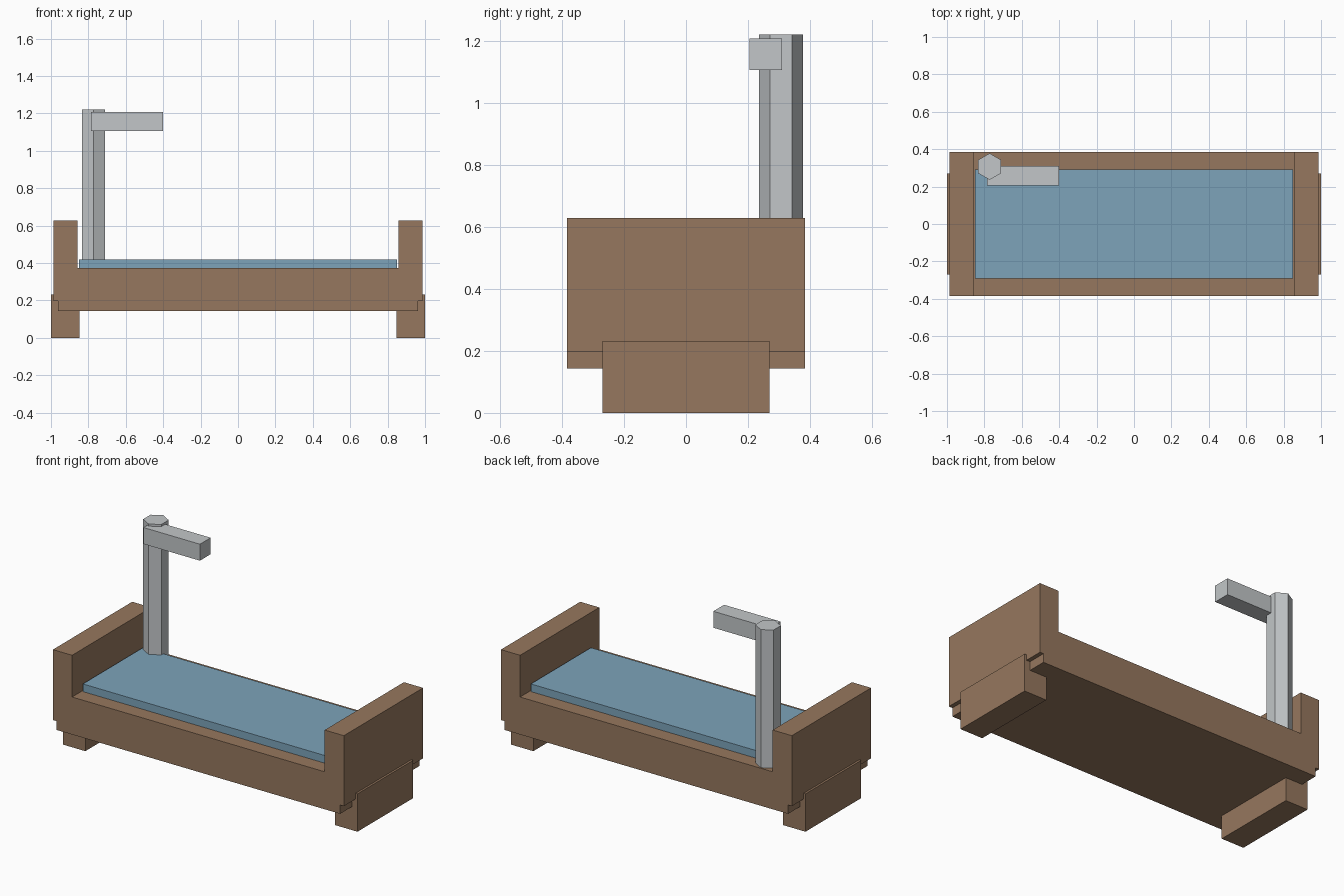
import bpy
import bmesh
from mathutils import Matrix, Vector

default = bpy.data.objects.get("Cube")
if default:
    bpy.data.objects.remove(default, do_unlink=True)


def make_material(name, rgb):
    mat = bpy.data.materials.new(name)
    mat.use_nodes = True
    color = (*rgb, 1)
    mat.diffuse_color = color
    mat.node_tree.nodes["Principled BSDF"].inputs["Base Color"].default_value = color
    return mat


wood = make_material("brown wood", (0.305, 0.186, 0.112))
water = make_material("blue water", (0.205, 0.367, 0.491))
metal = make_material("grey metal", (0.54, 0.565, 0.58))


def finish(name, bm, mat):
    bmesh.ops.recalc_face_normals(bm, faces=bm.faces)
    mesh = bpy.data.meshes.new(name)
    bm.to_mesh(mesh)
    bm.free()
    mesh.materials.append(mat)
    obj = bpy.data.objects.new(name, mesh)
    bpy.context.collection.objects.link(obj)
    return obj


def box(name, low, high, mat):
    low, high = Vector(low), Vector(high)
    bm = bmesh.new()
    bmesh.ops.create_cube(bm, size=1, matrix=Matrix.Translation((low + high) / 2)
                          @ Matrix.Diagonal((*(high - low), 1)))
    return finish(name, bm, mat)


# Trough body: mirrored stepped profile with raised ends, extruded front to back
half = [(0.962, 0.143), (0.962, 0.197), (0.987, 0.197), (0.987, 0.629),
        (0.857, 0.629), (0.857, 0.373)]
profile = half + [(-x, z) for x, z in reversed(half)]
depth = 0.384
bm = bmesh.new()
face = bm.faces.new([bm.verts.new((x, -depth, z)) for x, z in profile])
side = bmesh.ops.extrude_face_region(bm, geom=[face])["geom"]
bmesh.ops.translate(bm, vec=(0, 2 * depth, 0),
                    verts=[v for v in side if isinstance(v, bmesh.types.BMVert)])
# Close the front side if the extrusion consumed the starting face
bmesh.ops.holes_fill(bm, edges=[e for e in bm.edges if e.is_boundary], sides=0)
finish("trough_body", bm, wood)

# Feet under both ends
for name, inner, outer in (("left_foot", 0.847, 1), ("right_foot", -1, -0.847)):
    box(name, (inner, -0.27, 0), (outer, 0.27, 0.232), wood)

# Water slab standing slightly above the rim
box("water", (-0.849, -0.291, 0.3), (0.849, 0.291, 0.42), water)

# Hexagonal pump post
bm = bmesh.new()
bmesh.ops.create_cone(bm, cap_ends=True, segments=6, radius1=0.071, radius2=0.071,
                      depth=0.87, matrix=Matrix.Translation((-0.772, 0.307, 0.785)))
finish("pump_post", bm, metal)

# Spout reaching over the water
box("pump_spout", (-0.785, 0.205, 1.106), (-0.402, 0.309, 1.207), metal)
